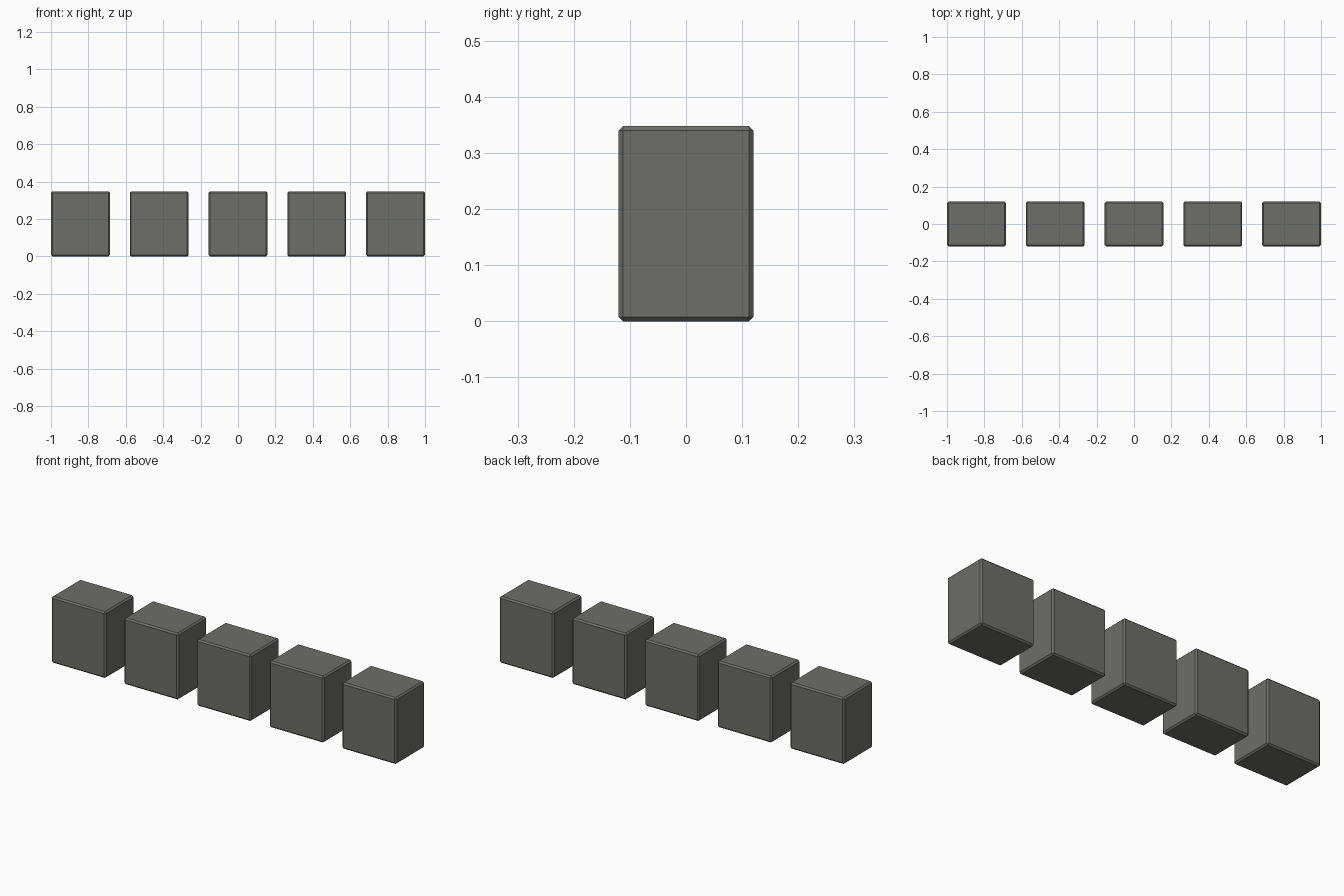
import bpy

if "Cube" in bpy.data.objects:
    bpy.data.objects.remove(bpy.data.objects["Cube"])

COUNT = 5
WIDTH, DEPTH, HEIGHT = 0.315, 0.24, 0.348
SPACING = (2.0 - WIDTH) / (COUNT - 1)

# Single dark grey stone colour
grey = bpy.data.materials.new("dark_grey")
grey.diffuse_color = (0.155, 0.157, 0.142, 1.0)
grey.use_nodes = True
grey.node_tree.nodes["Principled BSDF"].inputs["Base Color"].default_value = grey.diffuse_color


def add_block(index):
    x = (index - (COUNT - 1) / 2) * SPACING
    bpy.ops.mesh.primitive_cube_add(size=1, location=(x, 0, HEIGHT / 2))
    block = bpy.context.object
    block.name = f"block_{index + 1}"
    block.scale = (WIDTH, DEPTH, HEIGHT)
    bpy.ops.object.transform_apply(location=False, rotation=False, scale=True)
    # Narrow chamfer on every edge
    bevel = block.modifiers.new("chamfer", "BEVEL")
    bevel.width = 0.008
    bevel.segments = 1
    block.data.materials.append(grey)


# Row of five identical blocks
for i in range(COUNT):
    add_block(i)
